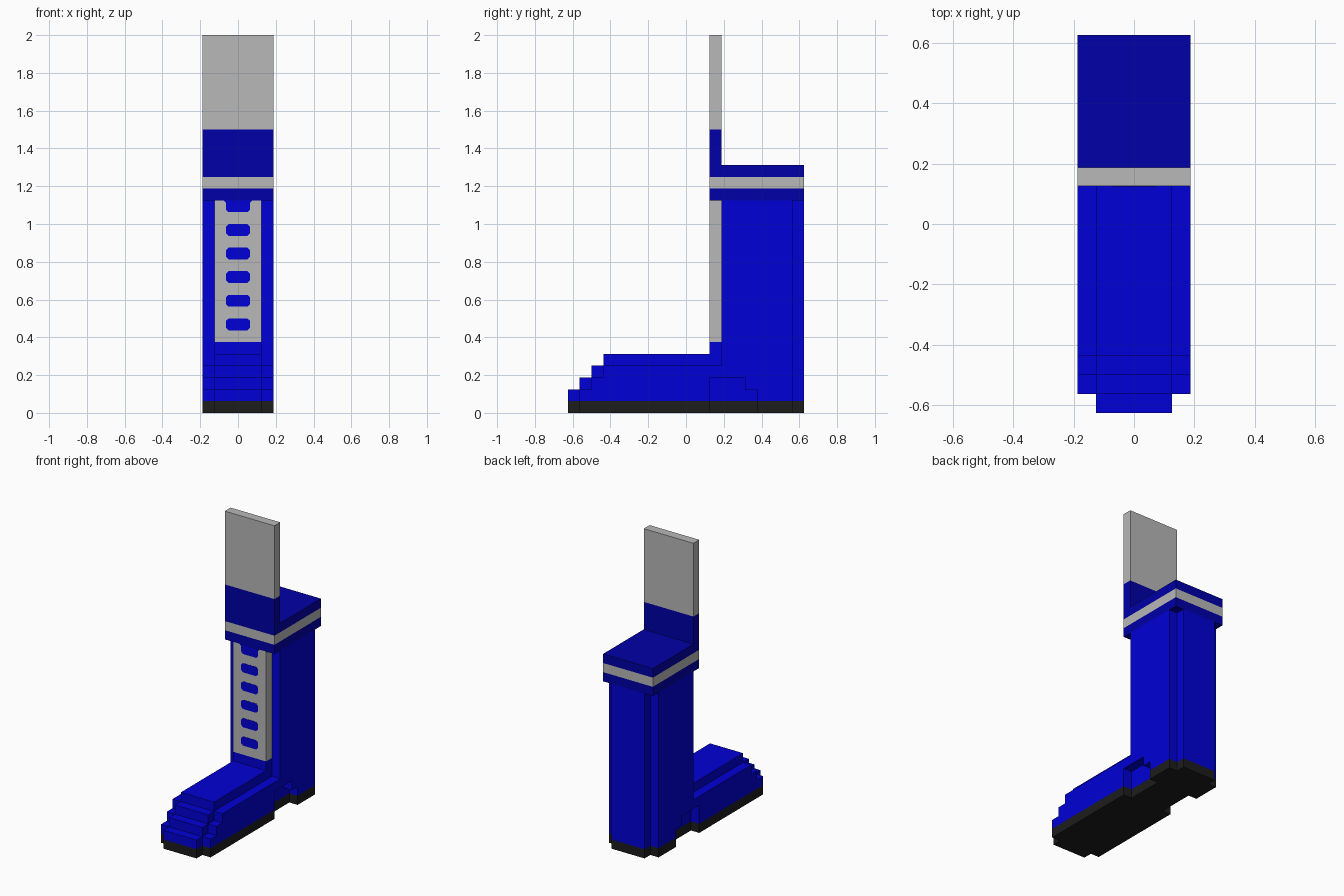
import bpy
import bmesh
from mathutils import Vector

U = 0.0625  # one block unit

if "Cube" in bpy.data.objects:
    bpy.data.objects.remove(bpy.data.objects["Cube"], do_unlink=True)


def material(name, r, g, b):
    m = bpy.data.materials.new(name)
    m.use_nodes = True
    m.diffuse_color = (r, g, b, 1)
    bsdf = m.node_tree.nodes["Principled BSDF"]
    bsdf.inputs["Base Color"].default_value = (r, g, b, 1)
    bsdf.inputs["Roughness"].default_value = 0.8
    return m


BLUE = material("bright blue", 0.0, 0.0, 0.67)
NAVY = material("dark blue", 0.0, 0.0, 0.39)
GREY = material("light grey", 0.48, 0.48, 0.48)
BLACK = material("sole black", 0.012, 0.012, 0.012)


def prism(name, profile, axis, lo, hi, mats, cuts=(), rule=None):
    """Extrude a profile along an axis from lo to hi, in block units.
    cuts: (axis, position) planes that split faces; rule: face centre -> slot."""
    bm = bmesh.new()
    verts = []
    for p in profile:
        co = list(p)
        co.insert(axis, lo)
        verts.append(bm.verts.new(co))
    face = bm.faces.new(verts)
    ext = bmesh.ops.extrude_face_region(bm, geom=[face], use_keep_orig=True)
    step = Vector((0, 0, 0))
    step[axis] = hi - lo
    moved = [g for g in ext["geom"] if isinstance(g, bmesh.types.BMVert)]
    bmesh.ops.translate(bm, vec=step, verts=moved)
    for cut_axis, pos in cuts:
        co, no = Vector((0, 0, 0)), Vector((0, 0, 0))
        co[cut_axis], no[cut_axis] = pos, 1
        bmesh.ops.bisect_plane(bm, geom=bm.verts[:] + bm.edges[:] + bm.faces[:],
                               dist=1e-4, plane_co=co, plane_no=no)
    bmesh.ops.recalc_face_normals(bm, faces=bm.faces[:])
    if rule:
        for f in bm.faces:
            f.material_index = rule(f.calc_center_median())
    bmesh.ops.scale(bm, vec=(U, U, U), verts=bm.verts[:])
    me = bpy.data.meshes.new(name)
    bm.to_mesh(me)
    bm.free()
    for m in mats:
        me.materials.append(m)
    ob = bpy.data.objects.new(name, me)
    bpy.context.collection.objects.link(ob)


# Sole: plan outline with toe and heel corners and the arch notched
half = [(2, -10), (2, -9), (3, -9), (3, 2), (2, 2), (2, 6), (3, 6), (3, 9), (2, 9), (2, 10)]
prism("sole", half + [(-x, y) for x, y in reversed(half)], 2, 0, 1, [BLACK])

# Boot core: stepped toe and shaft, with the grey shin panel on its front
core = [(-10, 1), (10, 1), (10, 18), (2, 18), (2, 5), (-7, 5), (-7, 4), (-8, 4),
        (-8, 3), (-9, 3), (-9, 2), (-10, 2)]
prism("boot_core", core, 0, -2, 2, [BLUE, GREY], cuts=[(2, 6), (1, 3)],
      rule=lambda c: 1 if c.z > 6 and c.y < 2.99 else 0)

# Side walls: lower steps, and a stepped arch above the sole notch
side = [(-9, 1), (2, 1), (2, 3), (5, 3), (5, 2), (6, 2), (6, 1), (9, 1), (9, 18),
        (3, 18), (3, 4), (-7, 4), (-7, 3), (-8, 3), (-8, 2), (-9, 2)]
prism("left_side_wall", side, 0, 2, 3, [BLUE])
prism("right_side_wall", side, 0, -3, -2, [BLUE])

# Collar with tall front plate: grey stripe and grey upper plate by height
collar = [(2, 18), (10, 18), (10, 21), (3, 21), (3, 32), (2, 32)]
prism("collar_and_front_plate", collar, 0, -3, 3, [NAVY, GREY],
      cuts=[(2, 19), (2, 20), (2, 24)],
      rule=lambda c: 1 if 19 < c.z < 20 or c.z > 24.01 else 0)

# Row of blue slots on the shin panel; the top one flares out at the collar
for i in range(6):
    z, c = 7 + 2 * i, 0.2
    tip = 1 + c if i == 5 else 1 - c
    right = [(1 - c, z), (1, z + c), (1, z + 1 - c), (tip, z + 1)]
    outline = right + [(-x, zz) for x, zz in reversed(right)]
    prism(f"shin_slot_{i + 1}", outline, 1, 1.98, 2.0, [BLUE])
